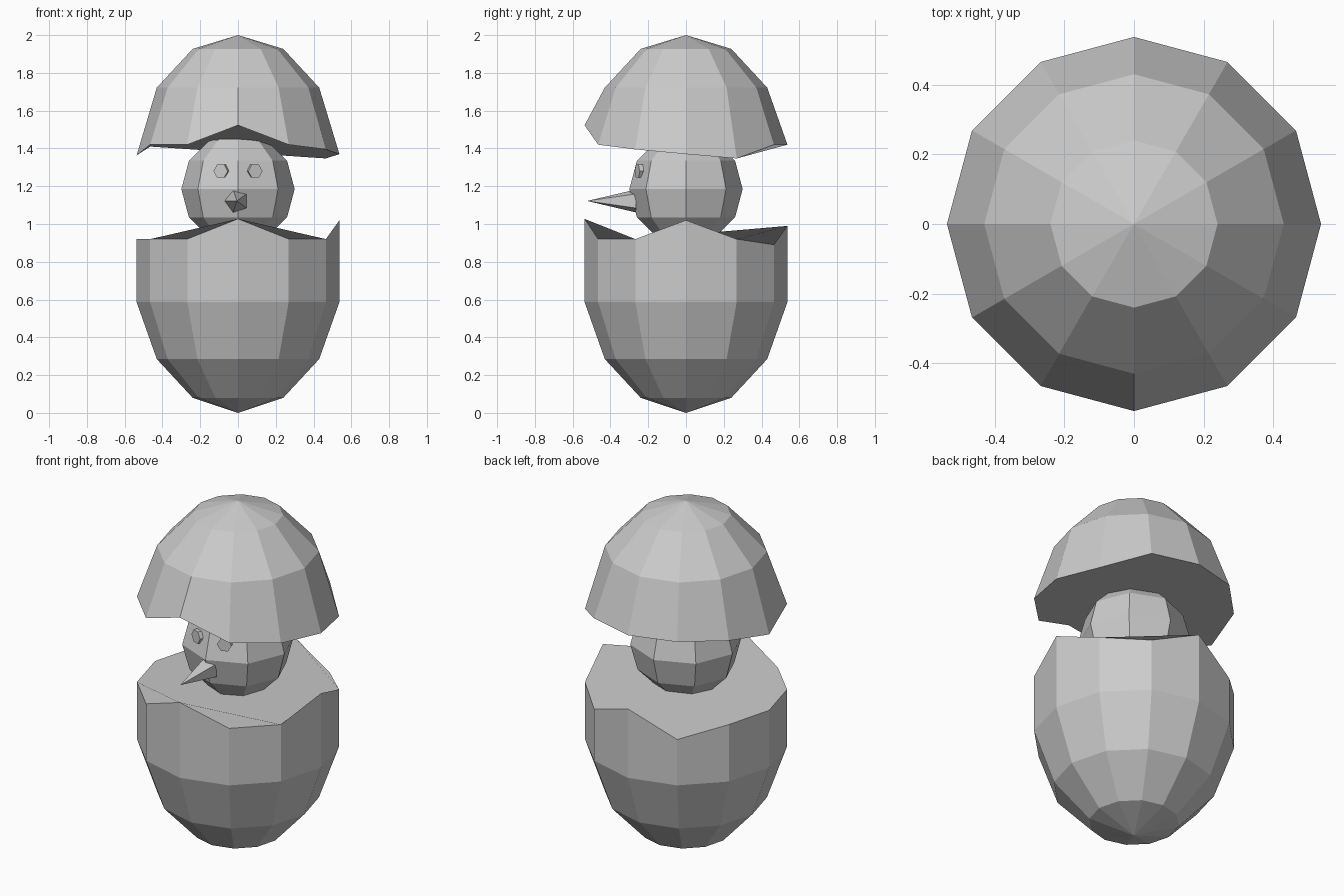
import bpy, bmesh
from math import cos, sin, pi, radians
from mathutils import Matrix

cube = bpy.data.objects.get("Cube")
if cube:
    bpy.data.objects.remove(cube, do_unlink=True)

grey = bpy.data.materials.new("plain_grey")
grey.use_nodes = True
grey.diffuse_color = (0.6, 0.6, 0.6, 1)
grey.node_tree.nodes["Principled BSDF"].inputs["Base Color"].default_value = (0.6, 0.6, 0.6, 1)


def finish(bm, name):
    """Turn a bmesh into a flat-shaded object."""
    bmesh.ops.recalc_face_normals(bm, faces=bm.faces)
    mesh = bpy.data.meshes.new(name)
    bm.to_mesh(mesh)
    bm.free()
    mesh.materials.append(grey)
    obj = bpy.data.objects.new(name, mesh)
    bpy.context.collection.objects.link(obj)
    return obj


def shell(name, pole_z, rings, rim_heights):
    """Half egg: a pole, level rings, then a jagged rim closed by one face."""
    n = len(rim_heights)
    bm = bmesh.new()
    pole = bm.verts.new((0, 0, pole_z))
    levels = [(r, [z] * n) for r, z in rings] + [(0.537, rim_heights)]
    loops = []
    for r, heights in levels:
        loops.append([bm.verts.new((r * cos(2 * pi * i / n), r * sin(2 * pi * i / n), z))
                      for i, z in enumerate(heights)])
    for i in range(n):
        j = (i + 1) % n
        bm.faces.new((pole, loops[0][i], loops[0][j]))
        for a, b in zip(loops, loops[1:]):
            bm.faces.new((a[i], b[i], b[j], a[j]))
    bm.faces.new(loops[-1])
    return finish(bm, name)


# Cracked egg halves, rim heights run anticlockwise from +x
shell("lower_shell", 0.0, [(0.24, 0.08), (0.43, 0.285), (0.537, 0.587)],
      [1.02, 0.92, 0.89, 0.99, 0.855, 0.92, 0.92, 0.92, 0.92, 1.027, 0.92, 0.92])
shell("upper_shell", 2.0, [(0.24, 1.927), (0.43, 1.722)],
      [1.37, 1.347, 1.42, 1.42, 1.425, 1.41, 1.363, 1.42, 1.42, 1.523, 1.42, 1.395])

# Head
bm = bmesh.new()
bmesh.ops.create_uvsphere(bm, u_segments=8, v_segments=6, radius=0.3,
                          matrix=Matrix.Translation((0, 0, 1.185)))
finish(bm, "head")

# Beak: five-sided spike pointing forward
bm = bmesh.new()
bmesh.ops.create_cone(bm, segments=5, radius1=0.064, radius2=0, depth=0.26, cap_ends=True,
                      matrix=Matrix.Translation((-0.006, -0.394, 1.122))
                      @ Matrix.Rotation(radians(90), 4, "X")
                      @ Matrix.Rotation(radians(90), 4, "Z"))
bmesh.ops.remove_doubles(bm, verts=bm.verts, dist=0.001)
finish(bm, "beak")

# Eyes: six-sided discs turned slightly outward
for side, name in ((1, "left_eye"), (-1, "right_eye")):
    bm = bmesh.new()
    bmesh.ops.create_cone(bm, segments=6, radius1=0.04, radius2=0.04, depth=0.024, cap_ends=True,
                          matrix=Matrix.Translation((side * 0.088, -0.247, 1.28))
                          @ Matrix.Rotation(radians(20 * side), 4, "Z")
                          @ Matrix.Rotation(radians(90), 4, "X")
                          @ Matrix.Rotation(radians(90), 4, "Z"))
    finish(bm, name)
